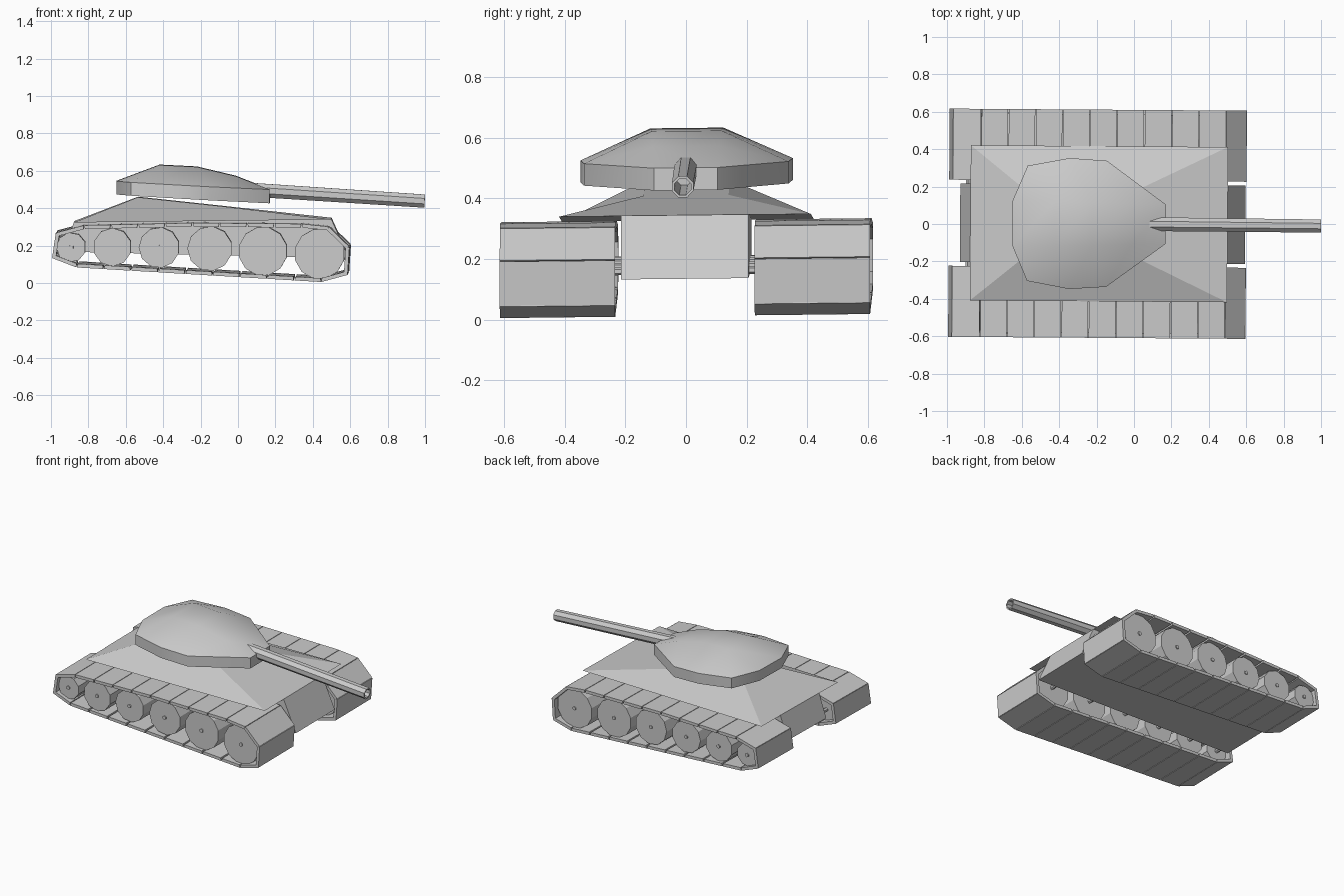
import bpy, bmesh, math
from mathutils import Vector, Matrix

if "Cube" in bpy.data.objects:
    bpy.data.objects.remove(bpy.data.objects["Cube"])

grey = bpy.data.materials.new("plain grey")
grey.diffuse_color = (0.6, 0.6, 0.6, 1)
grey.use_nodes = True
grey.node_tree.nodes["Principled BSDF"].inputs["Base Color"].default_value = grey.diffuse_color


def finish(bm, name, smooth=None):
    """Apply the slight lean of the whole vehicle and make the object."""
    for v in bm.verts:
        x, y, z = v.co
        v.co = (x + 0.007 * y, y - 0.007 * x, z + 0.011 * y)
    bmesh.ops.recalc_face_normals(bm, faces=bm.faces)
    me = bpy.data.meshes.new(name)
    bm.to_mesh(me)
    bm.free()
    me.materials.append(grey)
    ob = bpy.data.objects.new(name, me)
    bpy.context.collection.objects.link(ob)
    if smooth:
        bpy.ops.object.select_all(action='DESELECT')
        ob.select_set(True)
        bpy.context.view_layer.objects.active = ob
        bpy.ops.object.shade_smooth_by_angle(angle=math.radians(smooth))


def prism(bm, profile, y0, y1):
    """Extrude an (x, z) profile from y0 to y1."""
    a = [bm.verts.new((x, y0, z)) for x, z in profile]
    b = [bm.verts.new((x, y1, z)) for x, z in profile]
    bm.faces.new(a)
    bm.faces.new(b[::-1])
    for i in range(len(a)):
        j = (i + 1) % len(a)
        bm.faces.new((a[i], b[i], b[j], a[j]))


def ngon(x, z, r, n):
    return [(x + r * math.cos(math.tau * (i + .5) / n),
             z + r * math.sin(math.tau * (i + .5) / n)) for i in range(n)]


def lerp_points(a, b, n):
    return [Vector(a).lerp(Vector(b), i / n) for i in range(n)]


# Track outline, clockwise from the rear, split into links
path = (lerp_points((-.99, .14), (-.97, .275), 1)
        + lerp_points((-.97, .275), (-.82, .315), 1)
        + lerp_points((-.82, .315), (-.24, .328), 4)
        + lerp_points((-.24, .328), (.345, .323), 4)
        + lerp_points((.345, .323), (.49, .308), 1)
        + lerp_points((.49, .308), (.60, .20), 1)
        + lerp_points((.60, .20), (.59, .05), 1)
        + lerp_points((.59, .05), (.45, .012), 1)
        + lerp_points((.45, .012), (-.86, .09), 9)
        + lerp_points((-.86, .09), (-.99, .14), 1))

# Wheels: x, z, radius, sides
wheels = [(-.888, .197, .08, 9), (-.668, .198, .103, 10), (-.418, .196, .109, 11),
          (-.147, .190, .120, 11), (.137, .176, .131, 12), (.44, .162, .135, 12)]

for side, label in ((-1, "right"), (1, "left")):
    bm = bmesh.new()
    for i, p in enumerate(path):
        q = path[(i + 1) % len(path)]
        d = (q - p).normalized()
        inward = Vector((d.y, -d.x)) * 0.02
        p2, q2 = p + d * .002, q - d * .002
        prism(bm, [p2, q2, q2 + inward - d * .004, p2 + inward + d * .004],
              side * .23, side * .61)
    finish(bm, label + "_track_links")

    bm = bmesh.new()
    for x, z, r, n in wheels:
        prism(bm, ngon(x, z, r, n), side * .27, side * .585)
    finish(bm, label + "_road_wheels")

    bm = bmesh.new()
    for x, z, r, n in wheels:
        prism(bm, ngon(x, z, .013, 6), side * .2, side * .592)
    finish(bm, label + "_axles")

# Lower hull between the tracks
bm = bmesh.new()
prism(bm, [(-.93, .17), (-.875, .33), (.5, .345), (.595, .135)], -.21, .21)
finish(bm, "lower_hull")

# Sloped upper hull
bm = bmesh.new()
base = [bm.verts.new(c) for c in ((-.875, -.415, .328), (.5, -.415, .344),
                                  (.5, .415, .344), (-.875, .415, .328))]
top = [bm.verts.new(c) for c in ((-.535, -.14, .46), (-.07, -.14, .41),
                                 (-.07, .14, .41), (-.535, .14, .46))]
bm.faces.new(base[::-1])
bm.faces.new(top)
for i in range(4):
    j = (i + 1) % 4
    bm.faces.new((base[i], base[j], top[j], top[i]))
finish(bm, "upper_hull")

# Turret: ten-sided skirt with a faceted roof
half = [(-.65, .12), (-.57, .308), (-.345, .35), (-.147, .337), (.17, .105)]
ring = [(x, -y) for x, y in half] + half[::-1]
bm = bmesh.new()
low = [bm.verts.new((x, y, .437 - .058 * x)) for x, y in ring]
high = [bm.verts.new((x, y, .51 - .055 * x)) for x, y in ring]
bm.faces.new(low[::-1])
for i in range(10):
    j = (i + 1) % 10
    bm.faces.new((low[i], low[j], high[j], high[i]))
crest = []
for s, rim in ((-1, high[:5]), (1, high[:4:-1])):
    r = bm.verts.new((-.42, s * .12, .632))
    m = bm.verts.new((-.22, s * .115, .622))
    f = bm.verts.new((-.01, s * .11, .572))
    crest.append((r, m, f))
    for tri in ((rim[0], rim[1], r), (rim[1], rim[2], r), (rim[2], m, r),
                (rim[2], rim[3], m), (rim[3], f, m), (rim[3], rim[4], f)):
        bm.faces.new(tri)
a, b = crest
bm.faces.new((high[0], a[0], b[0], high[9]))
for i in range(2):
    bm.faces.new((a[i], a[i + 1], b[i + 1], b[i]))
bm.faces.new((a[2], high[4], high[5], b[2]))
finish(bm, "turret", 35)

# Gun barrel with a hollow muzzle
start, tip = Vector((.05, 0, .50)), Vector((.998, -.004, .438))
axis = (tip - start).normalized()
turn = axis.to_track_quat('Z', 'Y').to_matrix()
bm = bmesh.new()
loops = []
for centre, r in ((start, .04), (tip, .038), (tip, .029), (tip - axis * .5, .029)):
    loops.append([bm.verts.new(centre + turn @ Vector((
        r * math.cos(math.tau * (k + .5) / 8), r * math.sin(math.tau * (k + .5) / 8), 0)))
        for k in range(8)])
for p, q in zip(loops, loops[1:]):
    for k in range(8):
        j = (k + 1) % 8
        bm.faces.new((p[k], p[j], q[j], q[k]))
bm.faces.new(loops[0])
bm.faces.new(loops[-1])
finish(bm, "gun_barrel")
